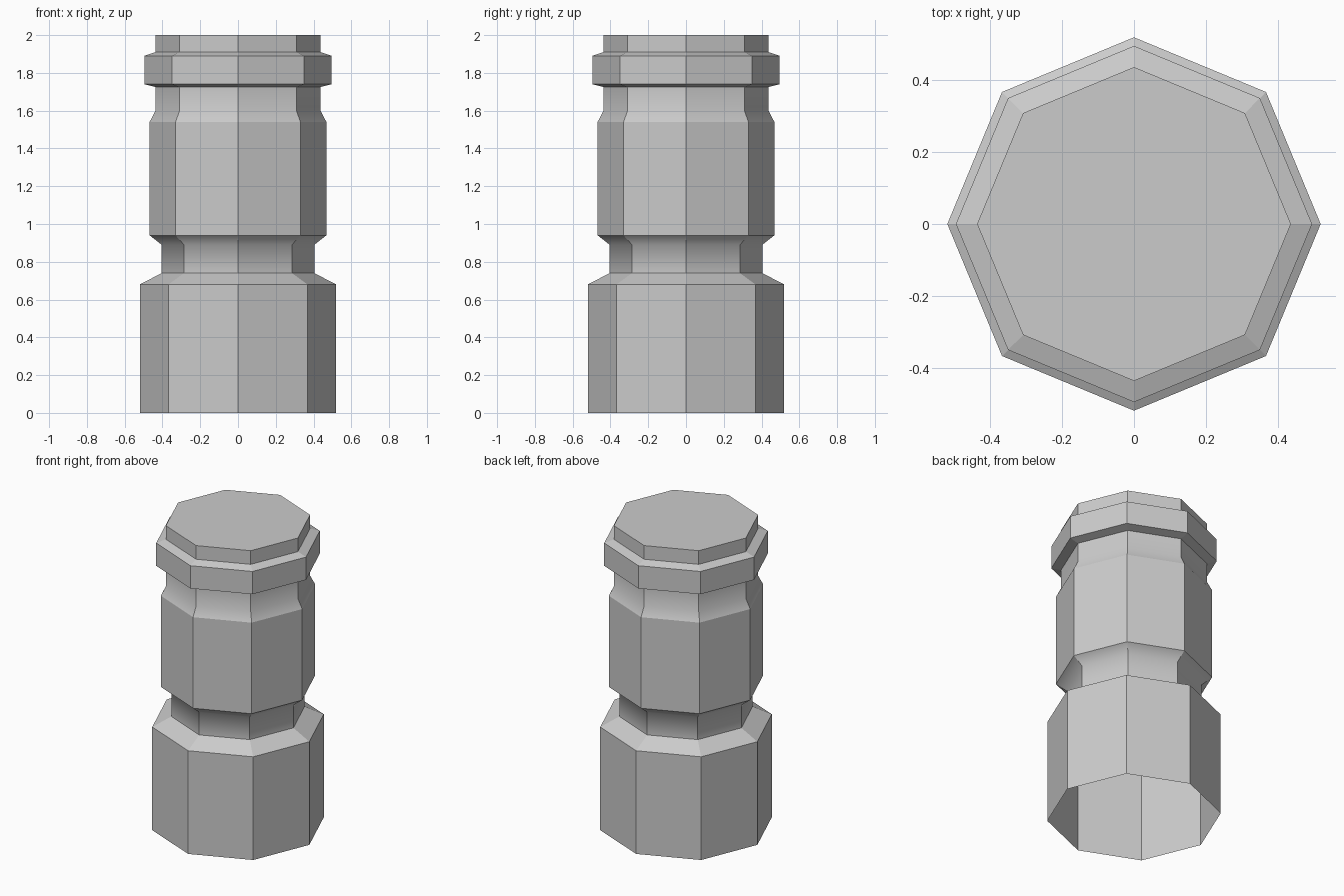
import bpy, bmesh, math

cube = bpy.data.objects.get("Cube")
if cube:
    bpy.data.objects.remove(cube, do_unlink=True)

SIDES = 8
grey = bpy.data.materials.new("plain grey")
grey.use_nodes = True
colour = (0.6, 0.6, 0.6, 1)
grey.diffuse_color = colour
grey.node_tree.nodes["Principled BSDF"].inputs["Base Color"].default_value = colour

# Outline from the open foot to the closed top: corner radius, height, soft ring
profile = [
    (0.52, 0.0, False), (0.52, 0.68, False),      # base drum
    (0.404, 0.74, False), (0.404, 0.89, True),    # lower neck
    (0.468, 0.94, False), (0.468, 1.54, False),   # middle drum
    (0.437, 1.6, True), (0.437, 1.725, False),    # upper neck
    (0.496, 1.74, False), (0.496, 1.89, False),   # collar
    (0.437, 1.91, False), (0.437, 2.0, False),    # cap
]

bm = bmesh.new()
rings = []
for radius, z, soft in profile:
    angles = [math.tau * i / SIDES for i in range(SIDES)]
    rings.append([bm.verts.new((radius * math.cos(a), radius * math.sin(a), z))
                  for a in angles])

# Walls, with every vertical corner kept crisp
for low, high in zip(rings, rings[1:]):
    for i in range(SIDES):
        j = (i + 1) % SIDES
        bm.faces.new((low[i], low[j], high[j], high[i])).smooth = True
        bm.edges.get((low[i], high[i])).smooth = False

# Closed top; the foot stays open
bm.faces.new(rings[-1])

# Crisp rings everywhere except the soft transitions at the necks
for ring, (radius, z, soft) in zip(rings, profile):
    for i in range(SIDES):
        bm.edges.get((ring[i], ring[(i + 1) % SIDES])).smooth = soft

for edge in bm.edges:
    if edge.is_boundary:
        edge.smooth = False

mesh = bpy.data.meshes.new("stepped_post")
bm.to_mesh(mesh)
bm.free()
mesh.materials.append(grey)
post = bpy.data.objects.new("stepped_post", mesh)
bpy.context.collection.objects.link(post)
